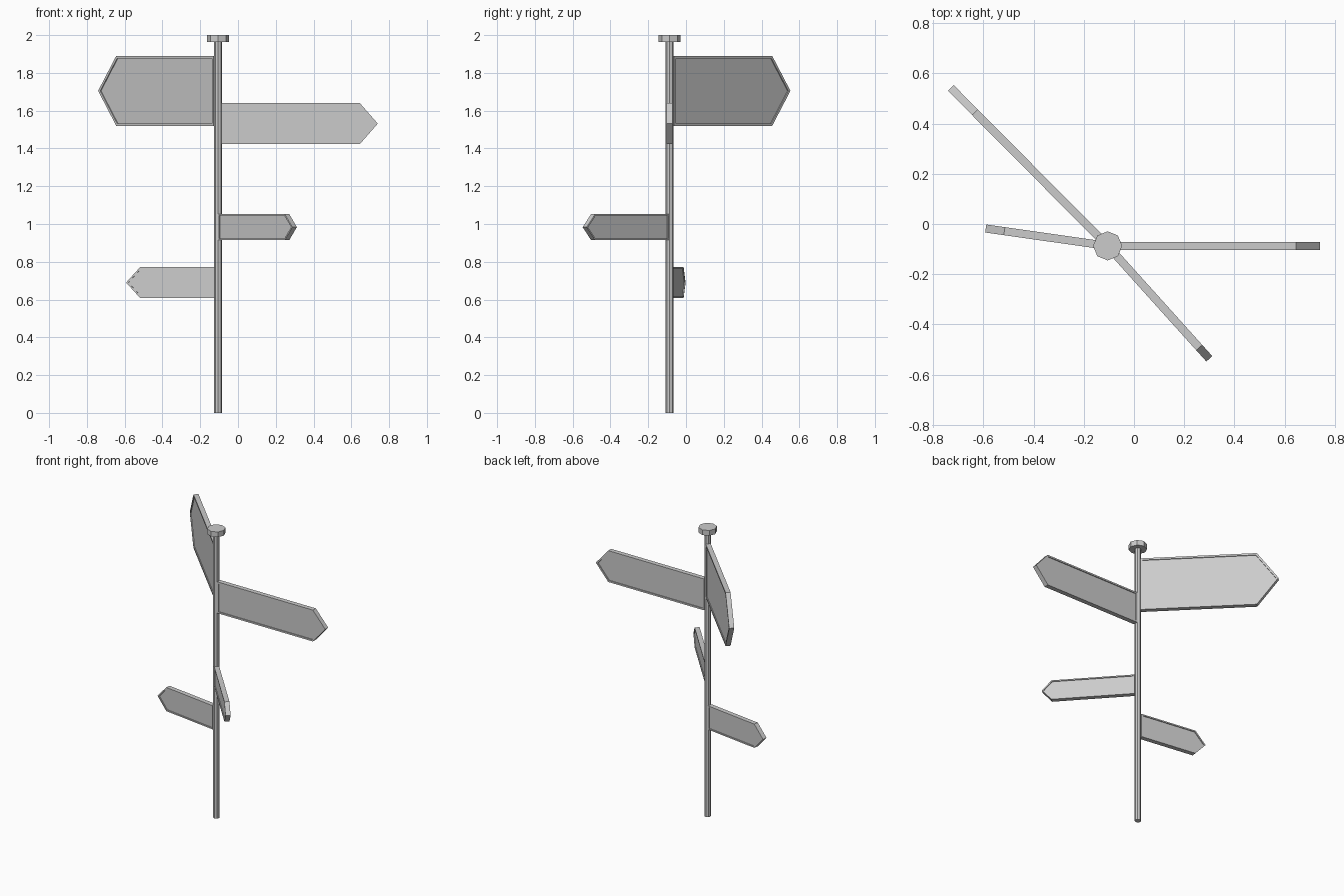
import bpy, bmesh, math

if "Cube" in bpy.data.objects:
    bpy.data.objects.remove(bpy.data.objects["Cube"])

PX, PY = -0.105, -0.087   # post axis
THICK = 0.032             # board thickness
START = 0.018             # boards begin at the post surface


def cylinder(name, radius, z0, z1, sides=8):
    bpy.ops.mesh.primitive_cylinder_add(vertices=sides, radius=radius, depth=z1 - z0,
                                        location=(PX, PY, (z0 + z1) / 2))
    bpy.context.object.name = name


def board(name, angle, shoulder, tip, z0, z1, rim):
    """Arrow-shaped board with a shallow recessed panel on both faces."""
    bm = bmesh.new()
    h = (z1 - z0) / 2
    profile = [(START, -h), (shoulder, -h), (tip, 0), (shoulder, h), (START, h)]
    face = bm.faces.new([bm.verts.new((x, -THICK / 2, z)) for x, z in profile])
    ext = bmesh.ops.extrude_face_region(bm, geom=[face], use_keep_orig=True)
    verts = [g for g in ext["geom"] if isinstance(g, bmesh.types.BMVert)]
    bmesh.ops.translate(bm, verts=verts, vec=(0, THICK, 0))
    bmesh.ops.recalc_face_normals(bm, faces=bm.faces[:])
    bm.normal_update()
    for side in [f for f in bm.faces if len(f.verts) == 5]:
        bmesh.ops.inset_region(bm, faces=[side], thickness=rim, depth=0, use_even_offset=True)
        # sink the panel with straight walls
        n = side.normal.copy()
        res = bmesh.ops.extrude_discrete_faces(bm, faces=[side])
        bmesh.ops.translate(bm, verts=res["faces"][0].verts[:], vec=n * -0.006)
    mesh = bpy.data.meshes.new(name)
    bm.to_mesh(mesh)
    bm.free()
    obj = bpy.data.objects.new(name, mesh)
    obj.location = (PX, PY, (z0 + z1) / 2)
    obj.rotation_euler.z = math.radians(angle)
    bpy.context.collection.objects.link(obj)


# Post and its cap
cylinder("post", 0.021, 0, 1.97)
cylinder("post_cap", 0.058, 1.964, 2.0)

# Direction boards: angle, shoulder, tip, bottom, top, rim width
board("large_board", 134.8, 0.75, 0.886, 1.52, 1.89, 0.013)
board("long_board", 0, 0.75, 0.845, 1.423, 1.64, 0.011)
board("small_board", -48, 0.545, 0.605, 0.915, 1.052, 0.008)
board("low_board", 171.9, 0.415, 0.49, 0.608, 0.772, 0.009)
